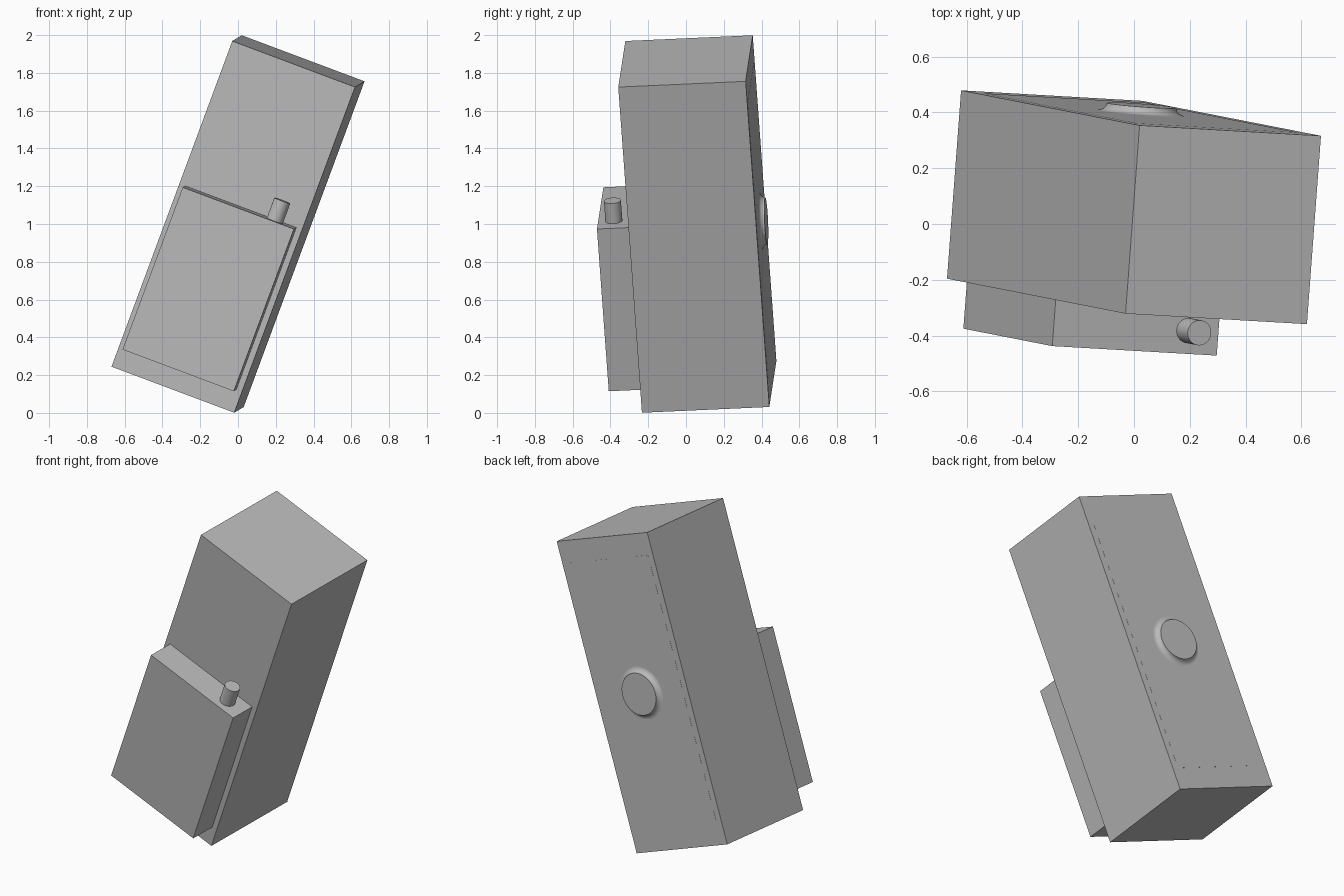
import bpy, bmesh, math
from mathutils import Matrix, Vector

cube = bpy.data.objects.get("Cube")
if cube:
    bpy.data.objects.remove(cube, do_unlink=True)

grey = bpy.data.materials.new("plain_grey")
grey.use_nodes = True
grey.diffuse_color = (0.5, 0.5, 0.5, 1)
grey.node_tree.nodes["Principled BSDF"].inputs["Base Color"].default_value = grey.diffuse_color

# Tilted frame shared by all parts: across, depth (towards the back), up
up = Vector((0.347, -0.068, 0.9355)).normalized()
depth = Vector((0.074, 0.996, 0.044))
depth = (depth - up * depth.dot(up)).normalized()
across = depth.cross(up)
FRAME = Matrix.Translation((0, 0.06, 1.0)) @ Matrix((across, depth, up)).transposed().to_4x4()


def finish(name, bm):
    bmesh.ops.recalc_face_normals(bm, faces=bm.faces)
    mesh = bpy.data.meshes.new(name)
    bm.to_mesh(mesh)
    bm.free()
    mesh.materials.append(grey)
    obj = bpy.data.objects.new(name, mesh)
    bpy.context.collection.objects.link(obj)
    obj.matrix_world = FRAME
    return obj


def box(name, size, centre):
    bm = bmesh.new()
    bmesh.ops.create_cube(bm, size=1, matrix=Matrix.Translation(centre) @ Matrix.Diagonal((*size, 1)))
    return finish(name, bm)


def turned(name, profile, placement, segments=48):
    """Revolve a (radius, height) profile and cap its last ring."""
    bm = bmesh.new()
    rings = [[bm.verts.new(placement @ Vector((r * math.cos(a), r * math.sin(a), h)))
              for a in (2 * math.pi * i / segments for i in range(segments))]
             for r, h in profile]
    for low, high in zip(rings, rings[1:]):
        for i in range(segments):
            j = (i + 1) % segments
            bm.faces.new((low[i], low[j], high[j], high[i]))
    bm.faces.new(rings[-1])
    bm.faces.new(rings[0][::-1])
    obj = finish(name, bm)
    bpy.ops.object.select_all(action='DESELECT')
    obj.select_set(True)
    bpy.context.view_layer.objects.active = obj
    bpy.ops.object.shade_smooth_by_angle(angle=math.radians(35))
    return obj


# Main body, front box and nearly flush back panel
W, D, H = 0.695, 0.677, 1.843
box("body", (W, D, H), (0, 0, 0))
box("front_box", (0.63, 0.18, 0.918), (0, -D / 2 - 0.08, -0.345))
box("back_panel", (0.62, 0.004, 1.58), (0, D / 2 - 0.0015, 0))

# Peg standing on the front box
turned("peg", [(0.045, -0.01), (0.045, 0.114)], Matrix.Translation((0.2, -0.425, 0.114)))

# Round button on the back, flaring into the panel with a concave fillet
flare = [(0.16 - 0.035 * math.sin(a), 0.028 * (1 - math.cos(a)))
         for a in (math.pi / 2 * i / 6 for i in range(7))]
turned("back_button", flare, Matrix.Translation((0, D / 2, 0)) @ Matrix.Rotation(-math.pi / 2, 4, 'X'))
